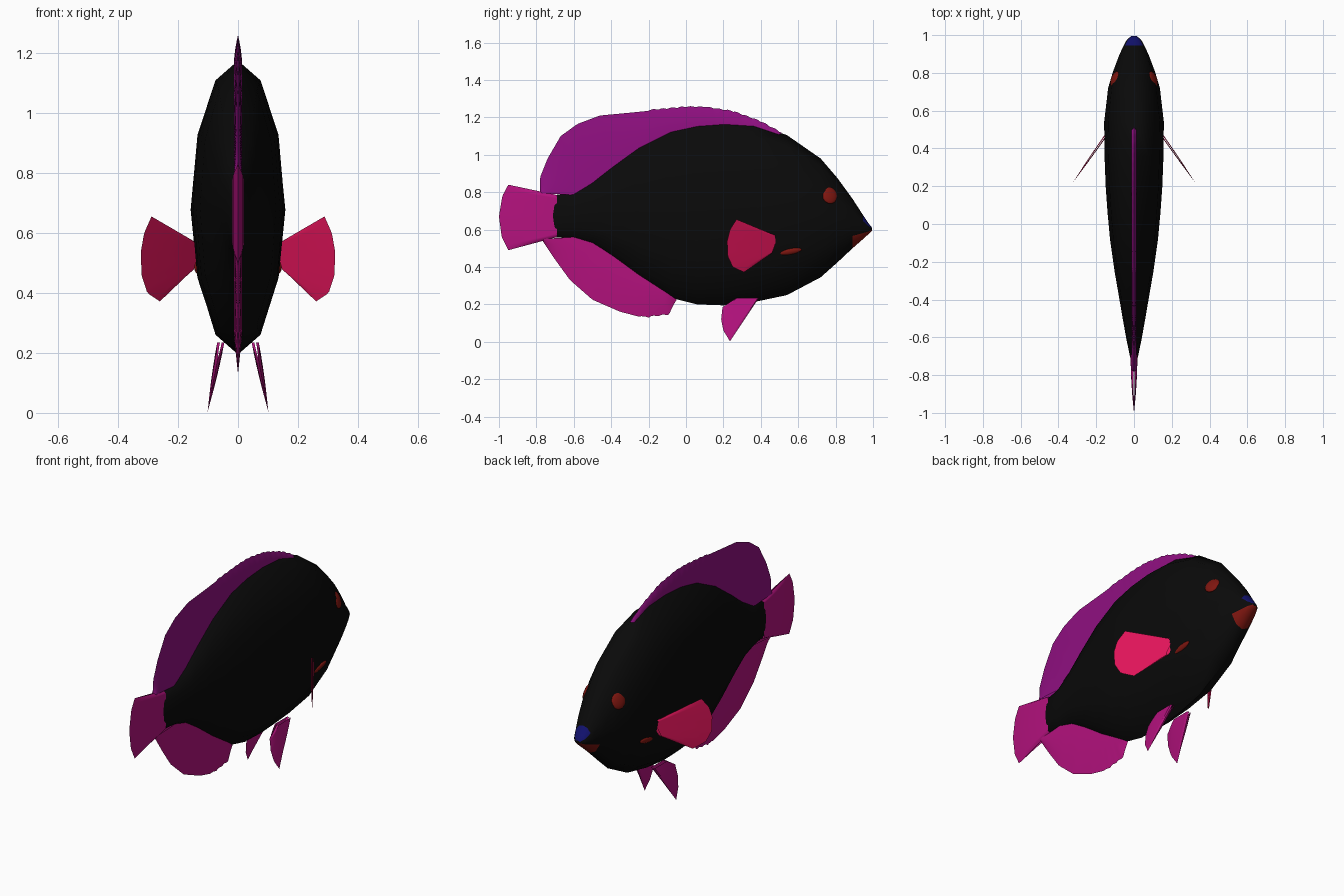
import bpy, bmesh, math
from mathutils import Vector

cube = bpy.data.objects.get("Cube")
if cube:
    bpy.data.objects.remove(cube, do_unlink=True)


def material(name, rgb):
    m = bpy.data.materials.new(name)
    m.use_nodes = True
    m.diffuse_color = (*rgb, 1)
    bsdf = m.node_tree.nodes["Principled BSDF"]
    bsdf.inputs["Base Color"].default_value = (*rgb, 1)
    bsdf.inputs["Roughness"].default_value = 0.7
    return m


black = material("black", (0.003, 0.003, 0.003))
purple = material("purple", (0.28, 0.005, 0.22))
magenta = material("magenta", (0.46, 0.006, 0.21))
crimson = material("crimson", (0.74, 0.007, 0.1))
dark_red = material("dark red", (0.21, 0.008, 0.005))
navy = material("navy", (0.006, 0.006, 0.16))


def finish(name, bm, mats, angle=60):
    bmesh.ops.remove_doubles(bm, verts=bm.verts, dist=0.0004)
    bmesh.ops.recalc_face_normals(bm, faces=bm.faces)
    mesh = bpy.data.meshes.new(name)
    bm.to_mesh(mesh)
    bm.free()
    for m in mats:
        mesh.materials.append(m)
    ob = bpy.data.objects.new(name, mesh)
    bpy.context.collection.objects.link(ob)
    bpy.ops.object.select_all(action='DESELECT')
    ob.select_set(True)
    bpy.context.view_layer.objects.active = ob
    bpy.ops.object.shade_smooth_by_angle(angle=math.radians(angle))
    return ob


def resample(points, n):
    """Evenly spaced points along a polyline."""
    pts = [Vector(p) for p in points]
    lens = [(b - a).length for a, b in zip(pts, pts[1:])]
    out = []
    for i in range(n + 1):
        d = sum(lens) * i / n
        k = 0
        while k < len(lens) - 1 and d > lens[k]:
            d -= lens[k]
            k += 1
        out.append(pts[k].lerp(pts[k + 1], min(1, d / lens[k])))
    return out


def fin(name, root, edge, thick, mat, n=24, x_at=lambda y, z: 0, side=1, ripple=None):
    """Lens-thick sheet in the (y, z) plane, thinning out towards its edge."""
    bm = bmesh.new()
    steps = 6
    root, edge = resample(root, n), resample(edge, n)
    for face_side in (-1, 1):
        grid = []
        for i, (a, b) in enumerate(zip(root, edge)):
            b = b + Vector((0, ripple(b.x) if ripple else 0))
            row = []
            for k in range(steps + 1):
                s = k / steps
                p = a.lerp(b, s)
                end = 0.25 if i in (0, n) else 1
                x = x_at(p.x, p.y) + face_side * thick * end * (1 - s ** 2)
                row.append(bm.verts.new((side * x, p.x, p.y)))
            grid.append(row)
        for r0, r1 in zip(grid, grid[1:]):
            for k in range(steps):
                bm.faces.new((r0[k], r0[k + 1], r1[k + 1], r1[k]))
    return finish(name, bm, [mat])


# Body: twelve-sided sections (y, top, bottom, half width)
sections = [
    (-0.72, 0.75, 0.60, 0.015), (-0.70, 0.785, 0.56, 0.022),
    (-0.6, 0.80, 0.55, 0.042), (-0.5, 0.86, 0.52, 0.06),
    (-0.4, 0.94, 0.455, 0.077), (-0.25, 1.05, 0.345, 0.103),
    (-0.08, 1.135, 0.235, 0.127), (0.06, 1.165, 0.2, 0.14),
    (0.2, 1.175, 0.195, 0.15), (0.36, 1.165, 0.212, 0.156),
    (0.54, 1.105, 0.25, 0.158), (0.72, 0.98, 0.345, 0.137),
    (0.81, 0.875, 0.425, 0.11), (0.89, 0.765, 0.5, 0.08),
    (0.945, 0.68, 0.548, 0.055), (0.975, 0.635, 0.575, 0.038),
    (0.995, 0.61, 0.595, 0.015)]
bm = bmesh.new()
rings = []
for y, top, low, w in sections:
    mid, h = (top + low) / 2, (top - low) / 2
    rings.append([bm.verts.new((w * math.sin(a), y, mid + h * math.cos(a)))
                  for a in (math.tau * j / 12 for j in range(12))])
for r0, r1 in zip(rings, rings[1:]):
    for j in range(12):
        f = bm.faces.new((r0[j], r0[j - 1], r1[j - 1], r1[j]))
        y = f.calc_center_median().y
        # Upper lip and lower lip
        if y > 0.945 and j in (0, 1, 2, 11):
            f.material_index = 1
        elif y > 0.89 and j in (5, 6, 7, 8):
            f.material_index = 2
bm.faces.new(rings[0])
bm.faces.new(rings[-1])
finish("body", bm, [black, navy, dark_red])


def scallop(start, size):
    return lambda y: size * abs(math.sin(y * math.pi / 0.05)) if y > start else 0


# Dorsal fin, rooted just under the back line
fin("dorsal_fin",
    [(-0.78, 0.795), (-0.6, 0.785)] + [(y, t - 0.02) for y, t, _, _ in sections[3:10]]
    + [(0.51, 1.10)],
    [(-0.78, 0.80), (-0.78, 0.88), (-0.74, 0.98), (-0.67, 1.1), (-0.58, 1.165),
     (-0.46, 1.21), (-0.3, 1.225), (-0.15, 1.24), (0, 1.253), (0.1, 1.253),
     (0.25, 1.23), (0.4, 1.175), (0.51, 1.115)],
    0.014, purple, n=110, ripple=scallop(-0.2, 0.007))

# Anal fin, rooted just above the belly line
fin("anal_fin",
    [(-0.77, 0.55), (-0.6, 0.56)] + [(y, b + 0.02) for y, _, b, _ in sections[3:7]],
    [(-0.77, 0.545), (-0.70, 0.44), (-0.62, 0.33), (-0.5, 0.225), (-0.35, 0.16),
     (-0.22, 0.127), (-0.09, 0.142), (-0.05, 0.225)],
    0.013, magenta, n=70, ripple=scallop(-0.24, 0.008))

# Tail fin
fin("tail_fin", [(-0.69, 0.785), (-0.69, 0.56)],
    [(-0.95, 0.84), (-0.982, 0.78), (-1, 0.67), (-0.985, 0.56), (-0.95, 0.49)],
    0.018, magenta)


def ellipsoid(name, loc, radii, rot, mat):
    bpy.ops.mesh.primitive_uv_sphere_add(segments=16, ring_count=10, location=loc, rotation=rot)
    ob = bpy.context.object
    ob.name = name
    ob.scale = radii
    ob.data.materials.append(mat)
    bpy.ops.object.shade_smooth()


# Paired parts on both sides
for side, label in ((1, "left"), (-1, "right")):
    fin(label + "_pectoral_fin", [(0.475, 0.57), (0.48, 0.53), (0.46, 0.475)],
        [(0.27, 0.655), (0.235, 0.6), (0.22, 0.54), (0.222, 0.46), (0.25, 0.4), (0.31, 0.372)],
        0.008, crimson, x_at=lambda y, z: 0.145 + (0.475 - y) * 0.7, side=side)
    fin(label + "_pelvic_fin", [(0.27, 0.235), (0.39, 0.235)],
        [(0.195, 0.185), (0.188, 0.12), (0.2, 0.06), (0.235, 0.003)],
        0.012, magenta, x_at=lambda y, z: 0.102 - z * 0.19, side=side)
    ellipsoid(label + "_eye", (side * 0.1, 0.767, 0.783), (0.016, 0.043, 0.047),
              (0, side * -0.35, side * 0.38), dark_red)
    ellipsoid(label + "_gill_slit", (side * 0.136, 0.56, 0.483), (0.01, 0.06, 0.016),
              (0.2, side * 0.2, side * 0.03), dark_red)
